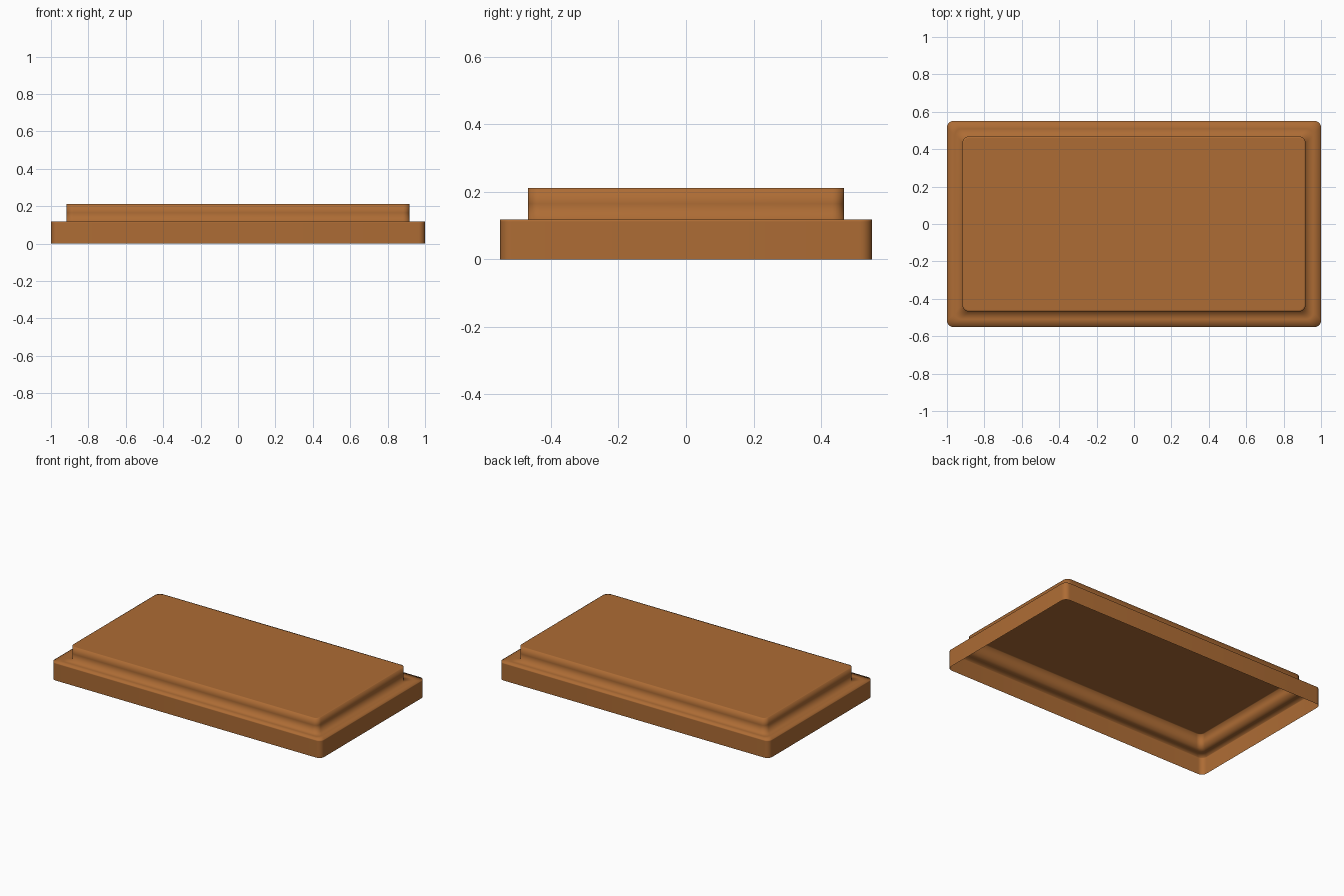
import bpy, bmesh, math

if "Cube" in bpy.data.objects:
    bpy.data.objects.remove(bpy.data.objects["Cube"])

HALF_X, HALF_Y = 1.0, 0.551

# Stepped profile: (inset from the outer edge, height, corner radius)
profile = [
    (0.0, 0.0, 0.035),
    (0.0, 0.112, 0.035),
    (0.0, 0.118, 0.035),
    (0.042, 0.118, 0.035),
    (0.083, 0.118, 0.035),
    (0.083, 0.165, 0.035),
    (0.083, 0.211, 0.035),
    (0.093, 0.211, 0.025),
]


def rounded_ring(bm, inset, z, radius, segments=6):
    """Anticlockwise rounded rectangle of vertices."""
    cx, cy = HALF_X - inset - radius, HALF_Y - inset - radius
    ring = []
    for k, (sx, sy) in enumerate([(1, 1), (-1, 1), (-1, -1), (1, -1)]):
        for i in range(segments + 1):
            a = math.pi / 2 * (k + i / segments)
            ring.append(bm.verts.new((sx * cx + radius * math.cos(a),
                                      sy * cy + radius * math.sin(a), z)))
    return ring


# Open-bottomed stepped lid, a single thin shell
bm = bmesh.new()
rings = [rounded_ring(bm, *p) for p in profile]
for low, high in zip(rings, rings[1:]):
    n = len(low)
    for i in range(n):
        j = (i + 1) % n
        bm.faces.new((low[i], low[j], high[j], high[i]))
bm.faces.new(rings[-1])
for f in bm.faces:
    f.smooth = True

mesh = bpy.data.meshes.new("stepped_lid")
bm.to_mesh(mesh)
bm.free()
lid = bpy.data.objects.new("stepped_lid", mesh)
bpy.context.collection.objects.link(lid)

# Warm brown material
brown = bpy.data.materials.new("warm_brown")
brown.diffuse_color = (0.42, 0.15, 0.035, 1.0)
brown.use_nodes = True
brown.node_tree.nodes["Principled BSDF"].inputs["Base Color"].default_value = brown.diffuse_color
mesh.materials.append(brown)
